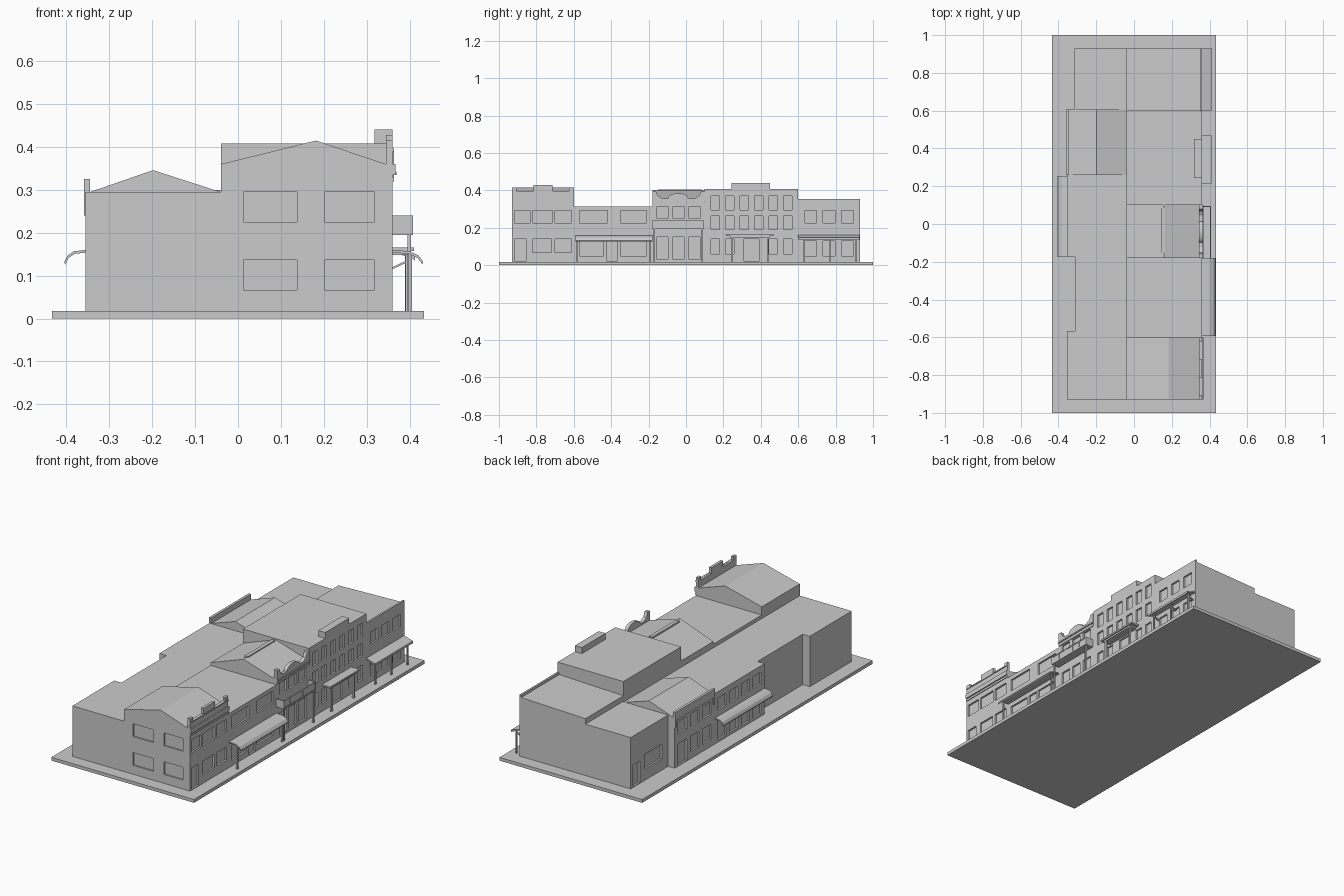
import bpy, bmesh, math

G = 0.018  # top of the pavement slab
FX, LX = 0.36, -0.355  # right and left street fronts


def finish(bm, name):
    bmesh.ops.recalc_face_normals(bm, faces=bm.faces)
    me = bpy.data.meshes.new(name)
    bm.to_mesh(me)
    bm.free()
    ob = bpy.data.objects.new(name, me)
    bpy.context.collection.objects.link(ob)
    return ob


def add_box(bm, b):
    x0, x1, y0, y1, z0, z1 = b
    vs = bmesh.ops.create_cube(bm, size=1)["verts"]
    for v in vs:
        v.co = (x1 if v.co.x > 0 else x0, y1 if v.co.y > 0 else y0, z1 if v.co.z > 0 else z0)


def boxes(name, *bs):
    bm = bmesh.new()
    for b in bs:
        add_box(bm, b)
    return finish(bm, name)


def prism(name, pts, a, b, axis="y"):
    """Extrude an (x,z) profile along y, or a (y,z) profile along x."""
    bm = bmesh.new()
    f = bm.faces.new([bm.verts.new((p, a, z) if axis == "y" else (a, p, z)) for p, z in pts])
    r = bmesh.ops.extrude_face_region(bm, geom=[f])
    for v in r["geom"]:
        if isinstance(v, bmesh.types.BMVert):
            setattr(v.co, axis, b)
    return finish(bm, name)


def recess(ob, cuts):
    """Sink window and door openings into a building."""
    cutter = boxes("opening_cutter", *cuts)
    cutter.hide_render = True
    m = ob.modifiers.new("openings", "BOOLEAN")
    m.object, m.operation, m.solver = cutter, "DIFFERENCE", "EXACT"
    bpy.context.view_layer.objects.active = ob
    bpy.ops.object.modifier_apply(modifier=m.name)
    bpy.data.objects.remove(cutter)


def row(face, spans, z0, z1, d=0.01):
    """Opening boxes in a wall facing along x at position face."""
    return [(face - d, face + d, a, b, z0, z1) for a, b in spans]


def even(y0, y1, n, gap=0.025):
    w = (y1 - y0 - gap * (n + 1)) / n
    return [(y0 + gap + i * (w + gap), y0 + gap + i * (w + gap) + w) for i in range(n)]


# Pavement
boxes("pavement", (-0.434, 0.433, -1, 1, 0, G))

# Corner building with gable roof and stepped parapet
corner = prism("corner_building", [(-0.04, G), (FX, G), (FX, 0.36), (0.345, 0.36), (0.182, 0.415), (-0.04, 0.36)], -0.93, -0.6)
cuts = row(FX, [(-0.918, -0.835), (-0.82, -0.715), (-0.7, -0.612)], 0.225, 0.292)
cuts += row(FX, [(-0.82, -0.72), (-0.7, -0.612)], 0.068, 0.14) + row(FX, [(-0.918, -0.855)], 0.022, 0.14)
cuts += [(a, b, -0.94, -0.922, z, z + 0.07) for a, b in ((0.013, 0.137), (0.202, 0.318)) for z in (0.225, 0.067)]
recess(corner, cuts)
prism("corner_parapet", [(-0.93, 0.36), (-0.6, 0.36), (-0.6, 0.415), (-0.625, 0.415), (-0.625, 0.395), (-0.715, 0.395),
      (-0.715, 0.428), (-0.815, 0.428), (-0.815, 0.395), (-0.905, 0.395), (-0.905, 0.415), (-0.93, 0.415)], 0.345, FX, "x")
boxes("corner_cornice", (0.358, 0.367, -0.93, -0.6, 0.335, 0.36), (0.358, 0.364, -0.93, -0.6, 0.32, 0.33),
      (0.355, 0.364, -0.93, -0.6, 0.39, 0.396))

# Low shop with curved awning
shop = boxes("low_shop", (-0.04, FX, -0.6, -0.18, G, 0.315))
recess(shop, row(FX, [(-0.57, -0.42), (-0.35, -0.21)], 0.225, 0.292)
       + row(FX, [(-0.57, -0.44), (-0.35, -0.21)], 0.05, 0.13) + row(FX, [(-0.425, -0.365)], 0.022, 0.13))


def awning(name, s, wall, out, z, y0, y1):
    """Thin bent canopy; s is the side it points to."""
    prof = [(0, z), (out * 0.55, z - 0.003), (out * 0.85, z - 0.013), (out, z - 0.028)]
    low = [(p - 0.002, h - 0.006) for p, h in reversed(prof)]
    prism(name, [(wall + s * p, h) for p, h in prof + low], y0, y1)


awning("shop_awning", 1, FX, 0.072, 0.16, -0.592, -0.18)
boxes("shop_awning_posts", *[(0.398, 0.406, y, y + 0.008, G, 0.152) for y in (-0.585, -0.195)])

# Gabled hall with arched false front and balcony
hall = prism("gabled_hall", [(-0.04, G), (FX, G), (FX, 0.34), (0.16, 0.402), (-0.04, 0.33)], -0.18, 0.1)
recess(hall, row(FX, even(-0.18, 0.1, 3), 0.25, 0.315) + row(FX, even(-0.18, 0.1, 3), 0.03, 0.15))
arch = [(-0.042 + 0.055 * math.cos(t), 0.357 + 0.028 * math.sin(t)) for t in [math.pi * i / 10 for i in range(11)]]
prism("arched_false_front", [(-0.18, 0.32), (0.1, 0.32), (0.1, 0.395), (0.08, 0.395), (0.07, 0.37), (0.045, 0.357)] + arch
      + [(-0.125, 0.357), (-0.15, 0.37), (-0.16, 0.395), (-0.18, 0.395)], 0.345, FX + 0.004, "x")
boxes("hall_cornice", (0.358, 0.369, -0.18, 0.1, 0.335, 0.342))
bal = [(FX, 0.408, -0.183, 0.095, 0.195, 0.201), (0.403, 0.408, -0.183, 0.095, 0.234, 0.24), (0.404, 0.406, -0.183, 0.095, 0.2, 0.236)]
bal += [(FX, 0.406, y, y + 0.004, 0.2, 0.24) for y in (-0.183, 0.091)]
bal += [(0.402, 0.408, -0.183 + i * 0.0545, -0.177 + i * 0.0545, 0.2, 0.236) for i in range(6)]
boxes("balcony", *bal)
boxes("balcony_posts", *[(0.395, 0.403, y, y + 0.008, G, 0.196) for y in (-0.175, 0.08)])
boxes("roof_ridge_strip", (0.145, 0.165, -0.15, 0.085, 0.39, 0.406))

# Tall hotel with porch and raised parapet block
hotel = boxes("tall_hotel", (-0.04, FX, 0.1, 0.6, G, 0.408))
bays = even(0.1, 0.6, 6, 0.033)
recess(hotel, row(FX, bays, 0.295, 0.37) + row(FX, bays, 0.19, 0.262) + row(FX, bays[:2] + bays[4:], 0.06, 0.14)
       + row(FX, [(0.31, 0.39)], 0.022, 0.14))
boxes("raised_parapet_block", (0.318, FX, 0.243, 0.45, 0.4, 0.441))
boxes("porch_roof", (FX, 0.41, 0.215, 0.468, 0.157, 0.166), (FX, 0.402, 0.235, 0.447, 0.148, 0.158))
boxes("porch_posts", *[(0.391, 0.401, y, y + 0.01, G, 0.15) for y in (0.24, 0.432)])

# End store with sloping roof
store = prism("end_store", [(-0.04, G), (FX, G), (FX, 0.355), (0.35, 0.355), (0.35, 0.342), (-0.04, 0.33)], 0.6, 0.93)
recess(store, row(FX, even(0.6, 0.93, 3, 0.035), 0.225, 0.292) + row(FX, even(0.6, 0.93, 3, 0.035), 0.05, 0.13))
prism("store_awning", [(FX, 0.163), (0.413, 0.147), (0.413, 0.135), (0.407, 0.14), (FX, 0.155)], 0.6, 0.928)
sup = [(0.389, 0.397, y, y + 0.008, G, 0.146) for y in (0.627, 0.765, 0.905)]
boxes("store_awning_posts", *sup)
for i, y in enumerate((0.627, 0.765, 0.905)):
    prism(f"store_awning_brace_{i}", [(FX, 0.115), (0.392, 0.13), (0.392, 0.135), (FX, 0.12)], y, y + 0.008)

# Left side: two plain rear blocks
boxes("rear_block_front", (LX, -0.04, -0.93, -0.567, G, 0.295))
boxes("rear_block_recessed", (-0.312, -0.04, -0.567, -0.175, G, 0.295))

# Left side: arcade shop with awning
arcade = boxes("left_shop", (LX, -0.04, -0.175, 0.26, G, 0.295))
recess(arcade, row(LX, even(-0.175, 0.26, 4, 0.03), 0.195, 0.26) + row(LX, even(-0.175, 0.26, 4, 0.03), 0.03, 0.135))
awning("left_shop_awning", -1, LX, 0.05, 0.16, -0.175, 0.255)

# Left side: gabled house with false front
house = prism("left_gabled_house", [(LX, G), (-0.04, G), (-0.04, 0.295), (-0.198, 0.346), (-0.345, 0.295), (LX, 0.295)], 0.26, 0.605)
lw = even(0.26, 0.605, 3, 0.03)
recess(house, row(LX, lw, 0.195, 0.262) + row(LX, [lw[0], lw[1]], 0.055, 0.14) + row(LX, [lw[2]], 0.022, 0.14))
boxes("left_false_front", (-0.359, -0.345, 0.26, 0.605, 0.29, 0.325), (-0.359, -0.35, 0.26, 0.605, 0.278, 0.29),
      *[(-0.359, -0.35, y, y + 0.012, 0.24, 0.28) for y in (0.26, 0.593)])

# Left side: back store
back = boxes("back_store", (-0.315, -0.04, 0.605, 0.93, G, 0.3))
recess(back, row(-0.315, [(0.66, 0.81)], 0.08, 0.16) + row(-0.315, [(0.85, 0.91)], 0.022, 0.14))
